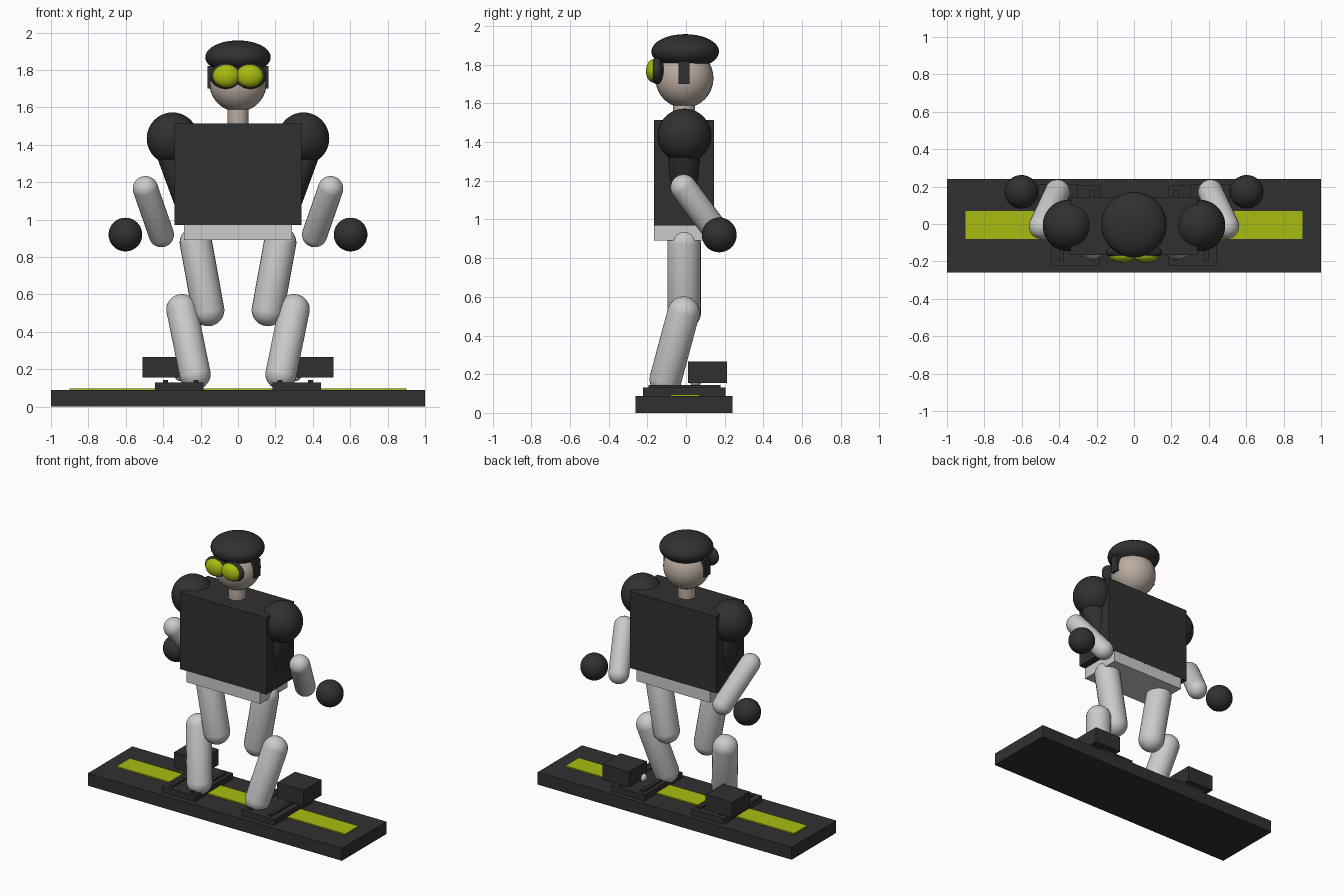
import bpy, bmesh, math
from mathutils import Matrix, Vector

if "Cube" in bpy.data.objects:
    bpy.data.objects.remove(bpy.data.objects["Cube"])


def material(name, rgb):
    m = bpy.data.materials.new(name)
    m.diffuse_color = (*rgb, 1)
    m.use_nodes = True
    m.node_tree.nodes["Principled BSDF"].inputs["Base Color"].default_value = m.diffuse_color
    return m


DARK = material("charcoal", (0.03, 0.03, 0.03))
LIME = material("lime", (0.40, 0.50, 0.005))
SKIN = material("skin", (0.50, 0.42, 0.36))


def finish(name, bm, mat=None, smooth=False):
    me = bpy.data.meshes.new(name)
    for f in bm.faces:
        f.smooth = smooth
    bm.to_mesh(me)
    bm.free()
    ob = bpy.data.objects.new(name, me)
    bpy.context.collection.objects.link(ob)
    if mat:
        me.materials.append(mat)
    return ob


def box(name, x, y, z, mat=None):
    bm = bmesh.new()
    bmesh.ops.create_cube(bm, size=1)
    size = [abs(b - a) for a, b in (x, y, z)]
    mid = Vector([(a + b) / 2 for a, b in (x, y, z)])
    bmesh.ops.transform(bm, verts=bm.verts,
                        matrix=Matrix.Translation(mid) @ Matrix.Diagonal((*size, 1)))
    return finish(name, bm, mat)


def ball(name, center, radii, mat=None):
    bm = bmesh.new()
    bmesh.ops.create_uvsphere(bm, u_segments=32, v_segments=20, radius=1)
    bmesh.ops.transform(bm, verts=bm.verts,
                        matrix=Matrix.Translation(center) @ Matrix.Diagonal((*radii, 1)))
    return finish(name, bm, mat, True)


def capsule(name, a, b, r, mat=None):
    # sphere split at its middle and stretched between the two end centres
    a, b = Vector(a), Vector(b)
    d = b - a
    bm = bmesh.new()
    bmesh.ops.create_uvsphere(bm, u_segments=24, v_segments=17, radius=r)
    for v in bm.verts:
        v.co.z += math.copysign(d.length / 2, v.co.z)
    rot = d.to_track_quat('Z', 'Y').to_matrix().to_4x4()
    bmesh.ops.transform(bm, verts=bm.verts, matrix=Matrix.Translation((a + b) / 2) @ rot)
    return finish(name, bm, mat, True)


# board with stripe
box("board", (-1, 1), (-0.26, 0.24), (0, 0.088), DARK)
box("board_stripe", (-0.9, 0.9), (-0.08, 0.07), (0.08, 0.096), LIME)

# torso, hips, neck, head
box("torso", (-0.34, 0.34), (-0.166, 0.145), (0.97, 1.515), DARK)
box("hips", (-0.29, 0.29), (-0.165, 0.144), (0.89, 0.99))
capsule("neck", (0, -0.01, 1.48), (0, -0.01, 1.62), 0.057, SKIN)
ball("head", (0, -0.008, 1.73), (0.153, 0.15, 0.153), SKIN)
ball("cap", (0, -0.004, 1.868), (0.175, 0.175, 0.09), DARK)

for side, s in (("left", -1), ("right", 1)):
    # goggles and strap
    ball(f"goggle_frame_{side}", (s * 0.066, -0.15, 1.768), (0.085, 0.037, 0.069), DARK)
    ball(f"goggle_lens_{side}", (s * 0.063, -0.167, 1.768), (0.072, 0.04, 0.06), LIME)
    box(f"strap_{side}", (s * 0.11, s * 0.163), (-0.04, 0.018), (1.70, 1.82), DARK)
    # arm
    ball(f"shoulder_{side}", (s * 0.35, -0.008, 1.434), (0.138, 0.138, 0.139), DARK)
    capsule(f"upper_arm_{side}", (s * 0.38, -0.01, 1.42), (s * 0.27, -0.01, 1.12), 0.08, DARK)
    capsule(f"forearm_{side}", (s * 0.495, -0.012, 1.165), (s * 0.41, 0.17, 0.92), 0.068)
    ball(f"hand_{side}", (s * 0.602, 0.172, 0.92), (0.09, 0.09, 0.09), DARK)
    # leg
    capsule(f"thigh_{side}", (s * 0.225, -0.01, 0.876), (s * 0.16, -0.01, 0.517), 0.087)
    capsule(f"shin_{side}", (s * 0.30, -0.013, 0.518), (s * 0.23, -0.105, 0.175), 0.084)
    # binding with rails, back block and small buckle
    box(f"binding_plate_{side}", (s * 0.184, s * 0.444), (-0.222, 0.205), (0.085, 0.13), DARK)
    for i, x in enumerate((0.225, 0.388)):
        box(f"binding_rail_{side}_{i}", (s * (x - 0.014), s * (x + 0.014)),
            (-0.195, 0.178), (0.125, 0.143), DARK)
    box(f"binding_block_{side}", (s * 0.30, s * 0.51), (0.01, 0.212), (0.155, 0.266), DARK)
    ball(f"buckle_{side}", (s * 0.308, 0.05, 0.165), (0.03, 0.03, 0.028))
